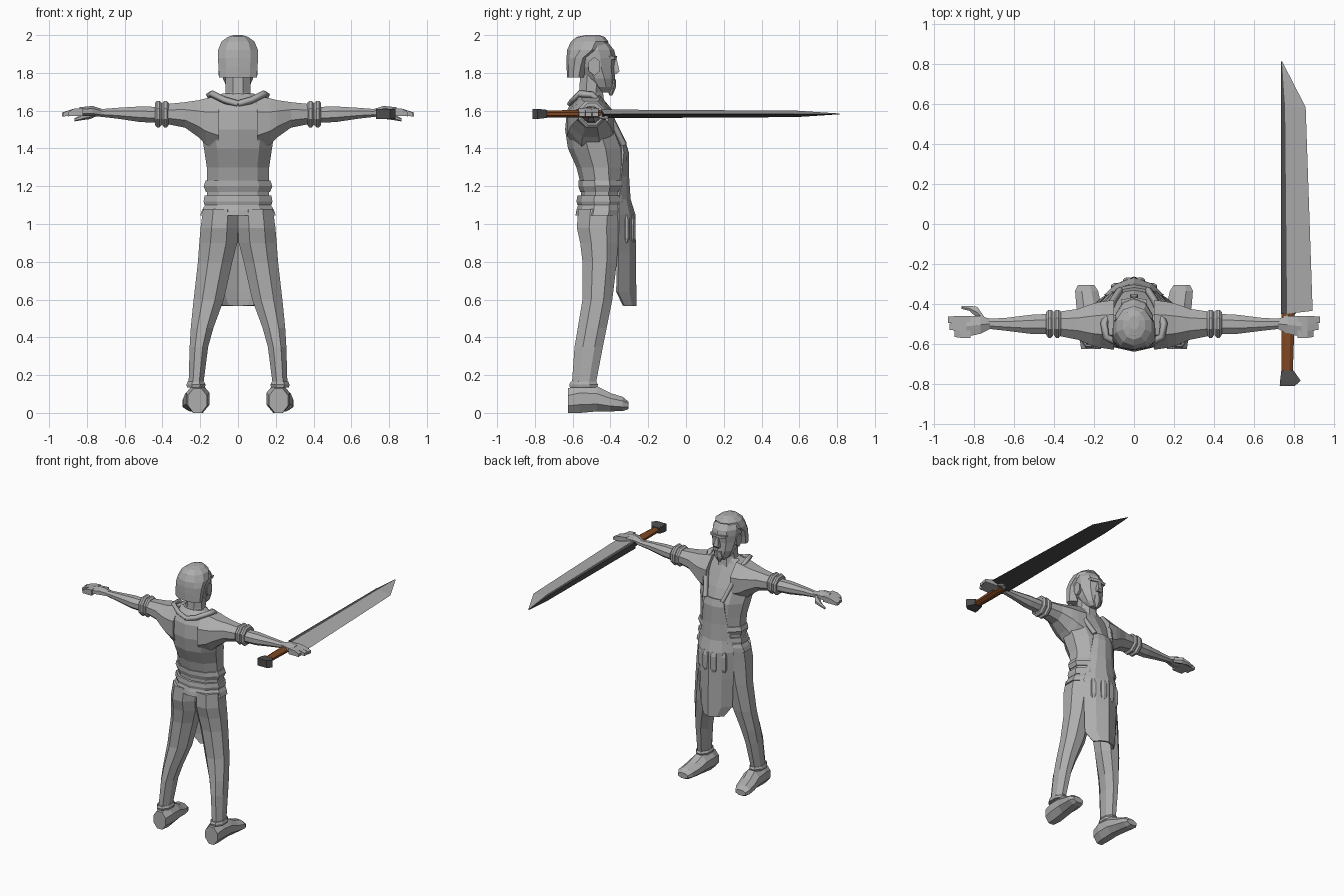
import bpy, bmesh, math


def material(name, rgb):
    m = bpy.data.materials.new(name)
    m.diffuse_color = (*rgb, 1)
    return m


GREY = material("body grey", (0.42, 0.42, 0.42))
STEEL = material("blade steel", (0.42, 0.42, 0.42))
DARK = material("dark steel", (0.075, 0.075, 0.075))
BROWN = material("brown grip", (0.22, 0.065, 0.016))


def finish(name, bm, mats, mirror=False):
    bmesh.ops.recalc_face_normals(bm, faces=bm.faces)
    me = bpy.data.meshes.new(name)
    bm.to_mesh(me)
    bm.free()
    for m in mats:
        me.materials.append(m)
    ob = bpy.data.objects.new(name, me)
    bpy.context.collection.objects.link(ob)
    if mirror:
        ob.modifiers.new("mirror", 'MIRROR')
    return ob


def skin(bm, rows):
    """Bridge closed rings of points and cap both ends; returns side faces by column."""
    vs = [[bm.verts.new(p) for p in r] for r in rows]
    n = len(vs[0])
    cols = [[] for _ in range(n)]
    for a, b in zip(vs, vs[1:]):
        for j in range(n):
            k = (j + 1) % n
            cols[j].append(bm.faces.new((a[j], a[k], b[k], b[j])))
    bm.faces.new(vs[0])
    bm.faces.new(vs[-1])
    return cols


def loft(name, axis, rings, n=8, mirror=False, mat=GREY):
    """Rings are (position, a0, a1, b0, b1): extents on the two other axes."""
    unit = [(math.cos((i + .5) * math.tau / n), math.sin((i + .5) * math.tau / n)) for i in range(n)]
    mu, mv = max(u for u, v in unit), max(v for u, v in unit)
    rows = []
    for p, a0, a1, b0, b1 in rings:
        row = []
        for u, v in unit:
            a = (a0 + a1) / 2 + (a1 - a0) / 2 * u / mu
            b = (b0 + b1) / 2 + (b1 - b0) / 2 * v / mv
            row.append({'x': (p, a, b), 'y': (a, p, b), 'z': (a, b, p)}[axis])
        rows.append(row)
    bm = bmesh.new()
    skin(bm, rows)
    return finish(name, bm, [mat], mirror)


def sym(rings):
    """Rings (z, half width, back, front) centred on x = 0."""
    return [(z, -w, w, b, f) for z, w, b, f in rings]


# Shirt body, hem and belts
loft("torso", 'z', sym([
    (1.09, .165, -.56, -.335), (1.2, .165, -.555, -.33), (1.3, .165, -.58, -.32),
    (1.4, .18, -.625, -.32), (1.5, .195, -.64, -.36), (1.6, .19, -.63, -.41),
    (1.66, .13, -.60, -.44), (1.69, .085, -.57, -.45)]), 10)
loft("shirt_hem", 'z', sym([(1.045, .2, -.585, -.32), (1.075, .19, -.58, -.315), (1.105, .172, -.57, -.32)]), 10)
loft("belt", 'z', sym([(1.1, .177, -.575, -.315), (1.12, .182, -.58, -.31), (1.15, .177, -.575, -.315)]), 10)
loft("waist_fold", 'z', sym([(1.17, .17, -.56, -.325), (1.2, .182, -.57, -.315), (1.23, .172, -.57, -.32)]), 10)

# Neck, head and hair
loft("neck", 'z', sym([(1.62, .085, -.58, -.43), (1.7, .065, -.565, -.44), (1.8, .065, -.56, -.43)]))
loft("head", 'z', sym([
    (1.695, .03, -.46, -.40), (1.725, .06, -.50, -.382), (1.77, .08, -.54, -.375),
    (1.83, .09, -.59, -.376), (1.88, .093, -.61, -.37), (1.92, .094, -.615, -.38),
    (1.97, .075, -.60, -.42), (1.995, .035, -.56, -.46)]), 10)
loft("hair", 'z', sym([
    (1.775, .1, -.63, -.535), (1.83, .103, -.632, -.52), (1.88, .107, -.632, -.5),
    (1.92, .106, -.63, -.43), (1.965, .088, -.61, -.41), (1.99, .055, -.58, -.43),
    (2.0, .025, -.53, -.46)]), 10)
loft("nose", 'z', sym([(1.795, .018, -.39, -.365), (1.81, .02, -.39, -.352), (1.87, .01, -.39, -.366)]), 4)
loft("brow", 'z', sym([(1.87, .06, -.42, -.367), (1.89, .065, -.42, -.366)]), 6)
loft("goatee", 'z', sym([(1.68, .008, -.405, -.39), (1.72, .03, -.42, -.372), (1.765, .025, -.4, -.37)]), 6)
loft("ear", 'x', [(.075, -.50, -.46, 1.79, 1.86), (.103, -.515, -.455, 1.785, 1.885)], 6, True)

# Sleeves, rolled cuffs, forearms and hands
loft("sleeve", 'x', [
    (.1, -.63, -.38, 1.38, 1.68), (.17, -.62, -.39, 1.42, 1.665), (.21, -.61, -.4, 1.46, 1.655),
    (.28, -.58, -.425, 1.51, 1.645), (.38, -.56, -.44, 1.53, 1.635)], 8, True)
for i, x in enumerate((.365, .403)):
    loft(f"sleeve_cuff_{i + 1}", 'x', [
        (x, -.555, -.44, 1.525, 1.64), (x + .012, -.57, -.43, 1.512, 1.652),
        (x + .026, -.57, -.43, 1.512, 1.652), (x + .037, -.555, -.44, 1.525, 1.64)], 8, True)
loft("forearm", 'x', [
    (.42, -.55, -.45, 1.535, 1.62), (.52, -.55, -.455, 1.54, 1.622),
    (.64, -.535, -.47, 1.558, 1.615), (.73, -.525, -.475, 1.568, 1.608)], 8, True)
loft("palm", 'x', [
    (.72, -.525, -.475, 1.567, 1.609), (.77, -.55, -.46, 1.572, 1.625), (.84, -.565, -.46, 1.572, 1.618)], 6, True)
for name, tip, a0, a1 in (("index_finger", .932, -.5, -.46), ("middle_finger", .925, -.535, -.495),
                          ("outer_fingers", .9, -.57, -.53)):
    loft(name, 'x', [(.82, a0, a1, 1.572, 1.615), (.87, a0, a1, 1.572, 1.61),
                     (tip, a0 + .004, a1 - .004, 1.57, 1.59)], 4, True)
loft("thumb", 'x', [
    (.75, -.5, -.465, 1.57, 1.61), (.785, -.47, -.415, 1.555, 1.6),
    (.825, -.435, -.41, 1.55, 1.58), (.865, -.425, -.41, 1.543, 1.56)], 6, True)

# Trousers, ankle cuffs and shoes
loft("leg", 'z', [
    (1.08, 0, .185, -.57, -.35), (.98, 0, .198, -.578, -.355), (.9, .004, .205, -.56, -.36),
    (.8, .03, .212, -.548, -.366), (.6, .075, .235, -.548, -.39), (.45, .13, .25, -.573, -.42),
    (.35, .158, .256, -.59, -.44), (.14, .185, .262, -.605, -.48)], 8, True)
loft("ankle_cuff", 'z', [(.135, .175, .27, -.615, -.47), (.15, .172, .273, -.618, -.466),
                         (.165, .18, .267, -.61, -.475)], 8, True)
loft("shoe", 'y', [
    (-.625, .165, .265, 0, .13), (-.56, .15, .275, 0, .15), (-.47, .155, .28, .008, .14),
    (-.4, .165, .29, .008, .105), (-.335, .18, .295, .01, .085), (-.305, .2, .28, .02, .06)], 8, True)

# Apron: a curved sheet from bib to rounded lower edge
bm = bmesh.new()
prev = None
for z, w, front, depth in [(1.43, .075, -.325, .02), (1.38, .085, -.31, .025), (1.25, .1, -.308, .04),
                           (1.13, .125, -.3, .06), (1.05, .145, -.275, .085), (.85, .14, -.272, .09),
                           (.64, .13, -.27, .095), (.567, .085, -.27, .06)]:
    row = [bm.verts.new((w * t, front - depth * t * t, z)) for t in (-1, -.6, 0, .6, 1)]
    if prev:
        for j in range(4):
            bm.faces.new((prev[j], prev[j + 1], row[j + 1], row[j]))
    prev = row
apron = finish("apron", bm, [GREY])
mod = apron.modifiers.new("thickness", 'SOLIDIFY')
mod.thickness, mod.offset = .014, 0

# Pouches on the apron
for i, x in enumerate((-.09, -.03, .03, .09)):
    y = -.278 - .085 * (x / .145) ** 2
    loft(f"pouch_{i + 1}", 'z', [
        (.9, x - .016, x + .016, y - .02, y + .006), (.925, x - .025, x + .025, y - .02, y + .014),
        (1.02, x - .025, x + .025, y - .02, y + .014), (1.05, x - .02, x + .02, y - .02, y + .004)], 8)

# Collar strap running from the nape over the shoulders to the bib
path = [(0, -.612, 1.635), (.07, -.6, 1.655), (.14, -.565, 1.69), (.15, -.5, 1.685),
        (.125, -.43, 1.62), (.105, -.385, 1.53), (.07, -.33, 1.42)]
cu = bpy.data.curves.new("collar_strap", 'CURVE')
cu.dimensions = '3D'
cu.bevel_depth, cu.bevel_resolution, cu.use_fill_caps = .019, 0, True
for s in (1, -1):
    sp = cu.splines.new('POLY')
    sp.points.add(len(path) - 1)
    for pt, (x, y, z) in zip(sp.points, path):
        pt.co = (s * x, y, z, 1)
cu.materials.append(GREY)
strap = bpy.data.objects.new("collar_strap", cu)
bpy.context.collection.objects.link(strap)

# Blade: thick dark spine and underside, light bevel on the upper side
bm = bmesh.new()
rows = []
for y, ridge, edge, t, skew in [(-.45, .767, .895, .023, .015), (.585, .757, .86, .017, 0),
                                (.813, .741, .743, .002, 0)]:
    rows.append([(.737, y, 1.583 - t), (.737, y, 1.583 + t), (ridge, y, 1.583 + t),
                 (edge, y + skew, 1.583), (ridge, y, 1.583 - t)])
cols = skin(bm, rows)
for f in bm.faces:
    f.material_index = 1
for f in cols[2]:
    f.material_index = 0
finish("sword_blade", bm, [STEEL, DARK])

# Grip and pommel
loft("sword_grip", 'y', [(-.755, .74, .795, 1.565, 1.6), (-.62, .738, .8, 1.563, 1.603),
                         (-.44, .738, .805, 1.565, 1.601)], 8, mat=BROWN)
loft("sword_pommel", 'y', [(-.812, .73, .805, 1.556, 1.61), (-.785, .732, .835, 1.556, 1.61),
                           (-.735, .738, .8, 1.562, 1.604)], 4, mat=DARK)
